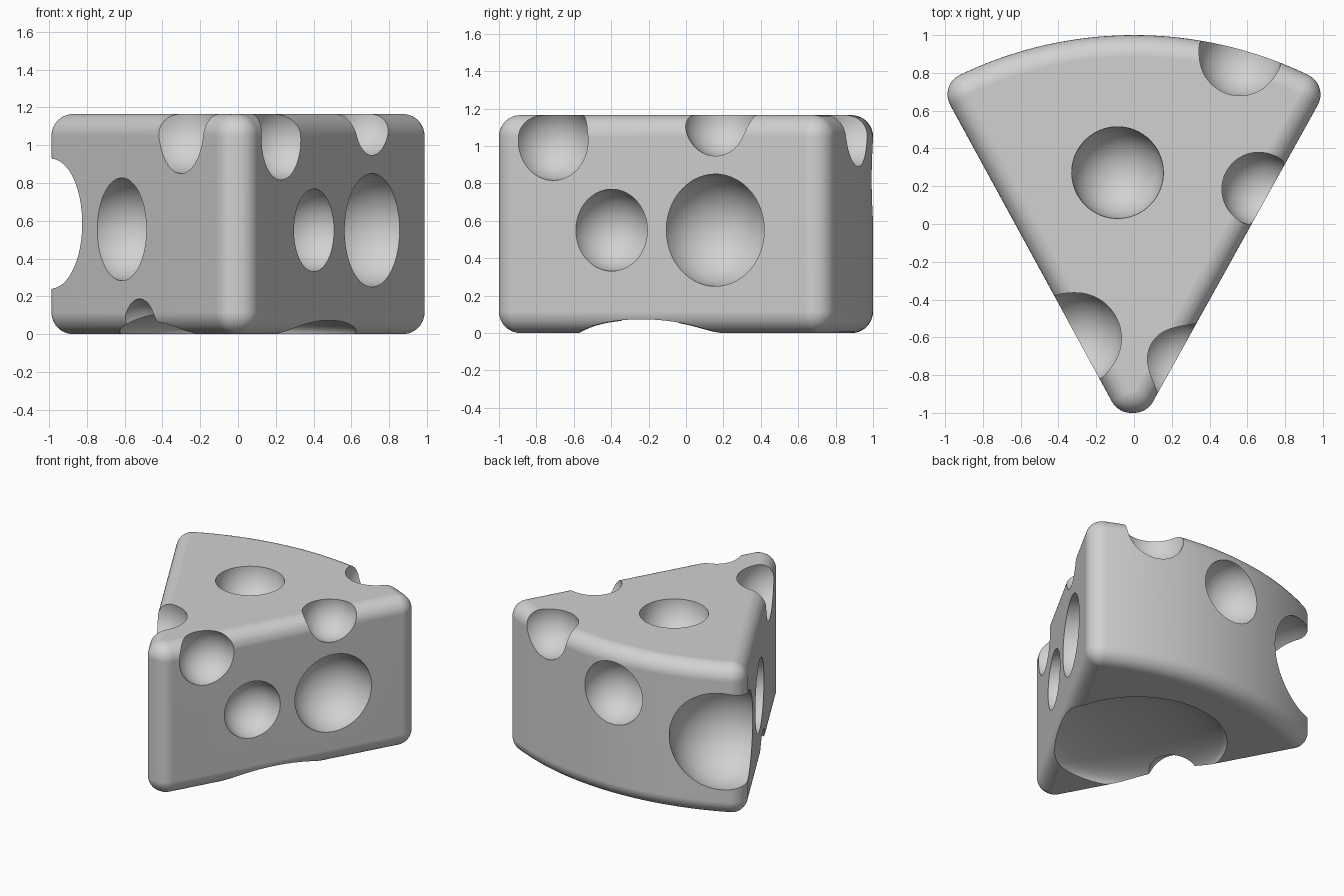
import bpy, bmesh, math
from mathutils import Vector

cube = bpy.data.objects.get("Cube")
if cube:
    bpy.data.objects.remove(cube, do_unlink=True)

HEIGHT = 1.165
ROUND = 0.115                      # radius of every rounded edge
HALF = math.radians(29.05)         # half the wedge angle
TIP_Y = -1 + ROUND - ROUND / math.sin(HALF)   # where the sharp sides would meet
OUTER = 1 - TIP_Y                  # radius of the curved back

material = bpy.data.materials.new("light grey")
material.use_nodes = True
grey = (0.64, 0.64, 0.64, 1)
material.diffuse_color = grey
material.node_tree.nodes["Principled BSDF"].inputs["Base Color"].default_value = grey


def heading(angle):
    """Flat unit vector, measured from +y towards +x."""
    return Vector((math.sin(angle), math.cos(angle), 0))


def wedge_outline():
    """Core points of the wedge, each with its outward direction."""
    apex = Vector((0, TIP_Y, 0))
    core = OUTER - ROUND
    inner = HALF - math.asin(ROUND / core)
    right_corner = apex + heading(inner) * core
    left_corner = apex + heading(-inner) * core
    right_tip = Vector((0, -1 + ROUND, 0))
    left_tip = Vector((-0.016, -1 + ROUND, 0))     # slightly blunt tip
    wall = left_corner - left_tip
    right_side = HALF + math.pi / 2
    left_side = math.atan2(-wall.x, wall.y) + math.pi / 2
    outline = []

    def fan(point, start, end, steps):
        for i in range(steps + 1):
            outline.append((point, heading(start + (end - start) * i / steps)))

    # curved back from left to right, then right corner, tip, left corner
    for i in range(41):
        a = -inner + 2 * inner * i / 40
        outline.append((apex + heading(a) * core, heading(a)))
    fan(right_corner, inner + 0.12, right_side, 11)
    fan(right_tip, right_side, math.pi, 8)
    fan(left_tip, math.pi, 2 * math.pi - left_side, 8)
    fan(left_corner, -left_side, -inner - 0.12, 11)
    return outline


def build_wedge():
    bm = bmesh.new()
    outline = wedge_outline()
    steps = 10
    levels = []
    for i in range(steps + 1):
        t = math.pi / 2 * i / steps
        levels.append((ROUND * math.sin(t), ROUND * (1 - math.cos(t))))
    levels += [(out, HEIGHT - z) for out, z in reversed(levels)]
    # a hair of width keeps the tip ring from collapsing
    rings = [[bm.verts.new(p + n * max(out, 0.002) + Vector((0, 0, z)))
              for p, n in outline] for out, z in levels]
    count = len(outline)
    for low, high in zip(rings, rings[1:]):
        for i in range(count):
            j = (i + 1) % count
            bm.faces.new((low[i], low[j], high[j], high[i]))
    bm.faces.new(rings[0])
    bm.faces.new(rings[-1])
    bmesh.ops.recalc_face_normals(bm, faces=bm.faces)
    mesh = bpy.data.meshes.new("cheese_wedge")
    bm.to_mesh(mesh)
    bm.free()
    mesh.materials.append(material)
    obj = bpy.data.objects.new("cheese_wedge", mesh)
    bpy.context.collection.objects.link(obj)
    return obj


def volume(mesh):
    bm = bmesh.new()
    bm.from_mesh(mesh)
    result = bm.calc_volume()
    bm.free()
    return result


def carve(obj, name, centre, radius, squash=1):
    """Cut one round hole, trying another solver if nothing was removed."""
    # the tilt keeps the sphere's rings and poles off the flat walls
    bpy.ops.mesh.primitive_uv_sphere_add(segments=64, ring_count=32, radius=radius,
                                         location=centre, rotation=(0.37, 0.23, 0.11))
    bpy.ops.object.transform_apply(location=False, rotation=True, scale=False)
    cutter = bpy.context.object
    cutter.name = name
    cutter.scale.z = squash
    cutter.hide_render = True
    cutter.data.materials.append(material)
    ball = 4 / 3 * math.pi * radius ** 3 * squash
    before = volume(obj.data)
    for solver in ('EXACT', 'MANIFOLD', 'FLOAT'):
        cut = obj.modifiers.new(name, 'BOOLEAN')
        cut.operation = 'DIFFERENCE'
        cut.solver = solver
        cut.object = cutter
        bpy.context.view_layer.update()
        carved = bpy.data.meshes.new_from_object(
            obj.evaluated_get(bpy.context.evaluated_depsgraph_get()))
        obj.modifiers.clear()
        if 0.02 * ball < before - volume(carved) < ball:
            obj.data = carved
            break
    bpy.data.objects.remove(cutter, do_unlink=True)


def side_point(y, sign):
    """Distance across to a flat side wall at depth y."""
    return sign * (y - TIP_Y) * math.tan(HALF)


wedge = build_wedge()

# round holes: name, centre, radius, and squash where shallow
holes = [
    ("large_right_hole", (side_point(0.153, 1) + 0.008, 0.153, 0.55), 0.3),
    ("small_right_hole", (side_point(-0.4, 1) + 0.005, -0.4, 0.55), 0.219),
    ("left_hole", (side_point(-0.024, -1), -0.024, 0.555), 0.272),
    ("back_corner_hole", (-0.84, 0.74, 0.585), 0.383),
    ("back_hole", (-0.068, 1.0, 0.82), 0.243),
    ("top_hole", (-0.087, 0.272, HEIGHT), 0.243),
    ("top_back_notch", (0.56, 0.893, 1.11), 0.221),
    ("top_right_notch", (0.66, 0.185, 1.135), 0.197),
    ("front_right_notch", (0.237, -0.715, 1.03), 0.214),
    ("front_left_notch", (-0.308, -0.605, 1.1), 0.25),
    ("bottom_dish", (0.0, 0.03, -0.003), 0.637, 0.24),
    ("bottom_left_notch", (-0.53, -0.205, 0.0), 0.187),
]
for hole in holes:
    carve(wedge, *hole)

# smooth rounding with crisp hole rims and flat walls
bpy.ops.object.select_all(action='DESELECT')
wedge.select_set(True)
bpy.context.view_layer.objects.active = wedge
bpy.ops.object.shade_smooth_by_angle(angle=math.radians(30))
weighted = wedge.modifiers.new("flat_walls", 'WEIGHTED_NORMAL')
weighted.keep_sharp = True
